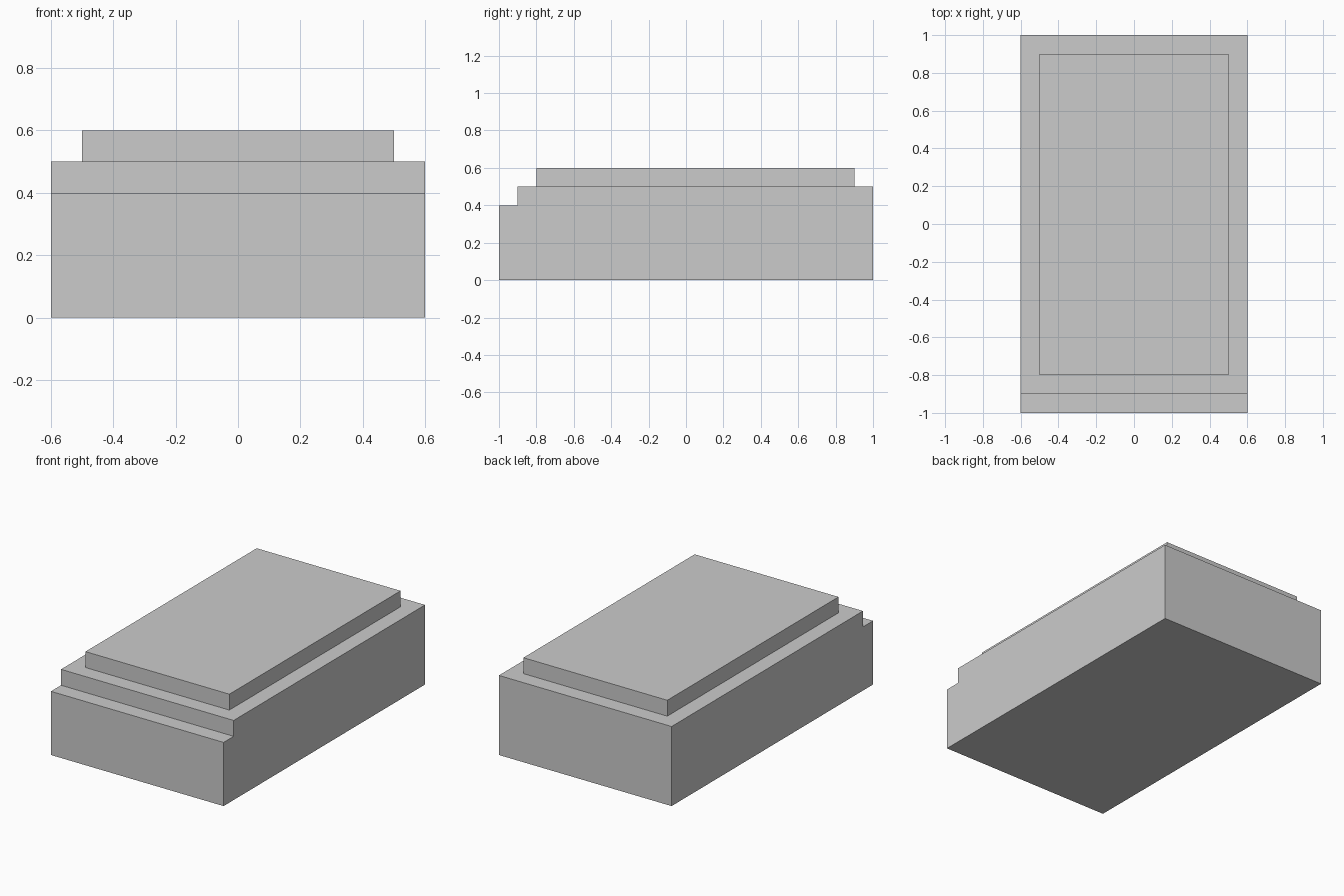
import bpy
import bmesh
from mathutils import Vector

if "Cube" in bpy.data.objects:
    bpy.data.objects.remove(bpy.data.objects["Cube"])

HALF_WIDTH = 0.6
STEP = 0.1

# Side profile (y, z) of the block, with the low step along the front
profile = [(-1, 0), (1, 0), (1, 0.5), (-0.9, 0.5), (-0.9, 0.4), (-1, 0.4)]

bm = bmesh.new()
side = bm.faces.new([bm.verts.new((-HALF_WIDTH, y, z)) for y, z in profile])
ext = bmesh.ops.extrude_face_region(bm, geom=[side])
moved = [v for v in ext["geom"] if isinstance(v, bmesh.types.BMVert)]
bmesh.ops.translate(bm, verts=moved, vec=(2 * HALF_WIDTH, 0, 0))
bmesh.ops.recalc_face_normals(bm, faces=bm.faces)

# Raised panel: inset the top face, then extrude it upward
top = max(bm.faces, key=lambda f: (round(f.normal.z, 3), f.calc_center_median().z))
bmesh.ops.inset_region(bm, faces=[top], thickness=STEP, use_even_offset=True)
panel = bmesh.ops.extrude_discrete_faces(bm, faces=[top])["faces"][0]
bmesh.ops.translate(bm, verts=panel.verts, vec=Vector((0, 0, STEP)))
bmesh.ops.recalc_face_normals(bm, faces=bm.faces)

mesh = bpy.data.meshes.new("stepped_block")
bm.to_mesh(mesh)
bm.free()
block = bpy.data.objects.new("stepped_block", mesh)
bpy.context.collection.objects.link(block)
